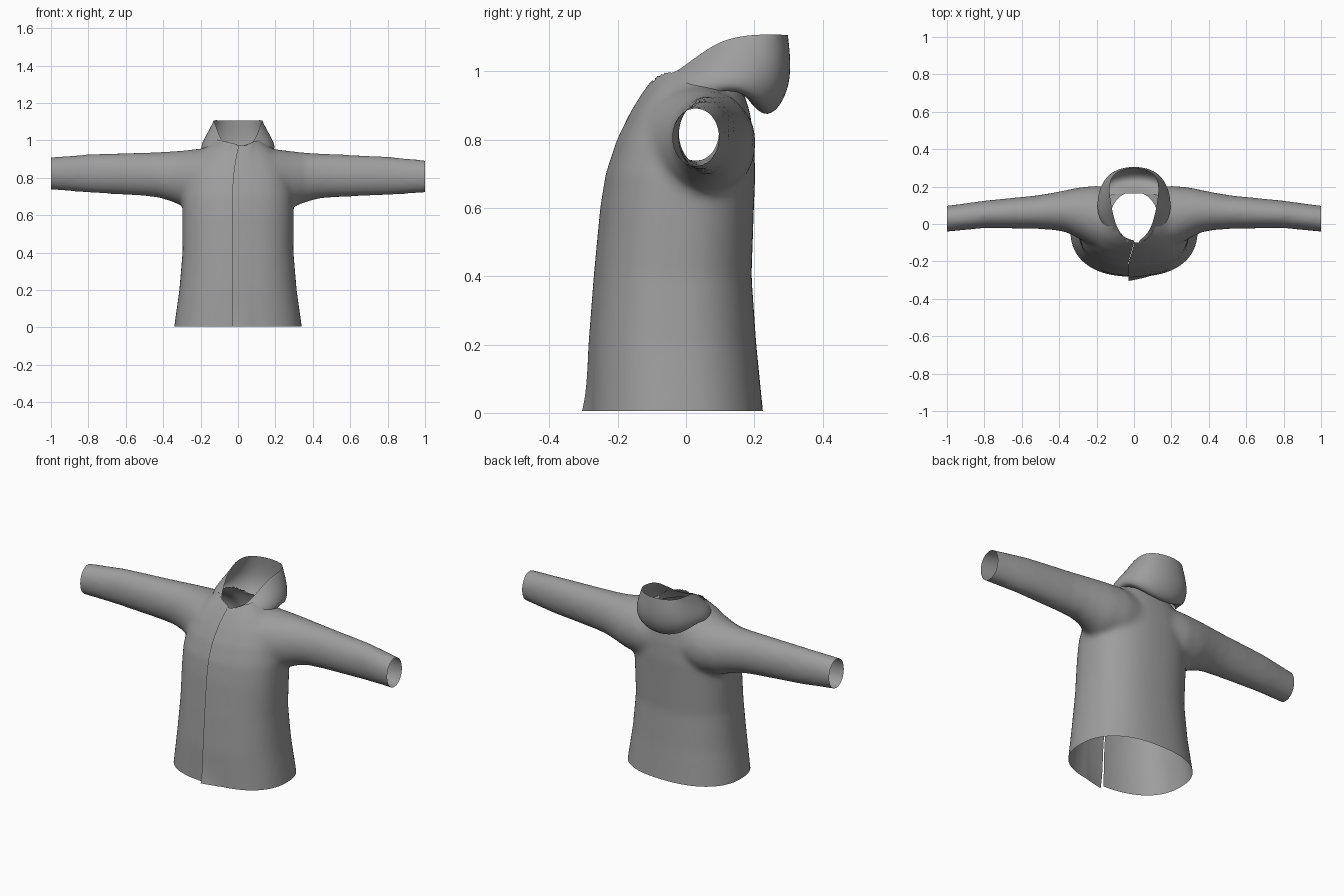
import bpy, bmesh, math
from mathutils import Vector

if "Cube" in bpy.data.objects:
    bpy.data.objects.remove(bpy.data.objects["Cube"])

cloth = bpy.data.materials.new("grey_cloth")
cloth.diffuse_color = (0.34, 0.34, 0.34, 1)
cloth.use_nodes = True
cloth.node_tree.nodes["Principled BSDF"].inputs["Base Color"].default_value = cloth.diffuse_color


def make_object(name, bm):
    me = bpy.data.meshes.new(name)
    bm.to_mesh(me)
    bm.free()
    ob = bpy.data.objects.new(name, me)
    bpy.context.collection.objects.link(ob)
    me.materials.append(cloth)
    return ob


def oval(n, power):
    """Unit rounded-oval points."""
    pts = []
    for i in range(n):
        a = 2 * math.pi * i / n
        c, s = math.cos(a), math.sin(a)
        pts.append((math.copysign(abs(c) ** (2 / power), c),
                    math.copysign(abs(s) ** (2 / power), s)))
    return pts


def loft(bm, rings):
    """Closed solid through a list of rings."""
    vs = [[bm.verts.new(p) for p in ring] for ring in rings]
    n = len(vs[0])
    for a, b in zip(vs, vs[1:]):
        for i in range(n):
            bm.faces.new((a[i], a[(i + 1) % n], b[(i + 1) % n], b[i]))
    bm.faces.new(vs[0][::-1])
    bm.faces.new(vs[-1])


def bake(ob):
    """Replace the mesh by its modified result."""
    dg = bpy.context.evaluated_depsgraph_get()
    me = bpy.data.meshes.new_from_object(ob.evaluated_get(dg))
    ob.modifiers.clear()
    ob.data = me


# Torso: z, half width, front y, back y
torso = [(-0.06, .35, -.285, .232), (0, .342, -.282, .226), (.2, .314, -.277, .206),
         (.4, .297, -.262, .192), (.6, .298, -.243, .199), (.7, .297, -.227, .203),
         (.8, .28, -.194, .199), (.88, .25, -.155, .188), (.94, .20, -.118, .168),
         (.98, .15, -.088, .142), (1.02, .10, -.05, .10)]
# Sleeve: x, bottom z, top z, front y, back y
sleeve = [(.08, .62, .955, -.14, .19), (.2, .625, .955, -.13, .205), (.3, .648, .943, -.075, .195),
          (.36, .672, .938, -.045, .182), (.43, .692, .934, -.032, .168), (.52, .70, .931, -.026, .153),
          (.8, .714, .92, -.022, .125), (1.0, .728, .902, -.042, .098), (1.06, .732, .896, -.046, .092)]

bm = bmesh.new()
loft(bm, [[(w * c, (f + b) / 2 + (b - f) / 2 * s, z) for c, s in oval(48, 2.35)]
          for z, w, f, b in torso])
for side in (1, -1):
    loft(bm, [[(side * x, (f + b) / 2 + (b - f) / 2 * c,
                (lo + hi) / 2 + (hi - lo) / 2 * s - .008 * side * x) for c, s in oval(40, 2.0)]
              for x, lo, hi, f, b in sleeve])
bmesh.ops.recalc_face_normals(bm, faces=bm.faces)
jacket = make_object("jacket_body", bm)

# Merge torso and sleeves into one soft shell
m = jacket.modifiers.new("merge", 'REMESH')
m.mode = 'VOXEL'
m.voxel_size = 0.014
m = jacket.modifiers.new("soften", 'SMOOTH')
m.factor = 0.5
m.iterations = 12
bake(jacket)

bm = bmesh.new()
bm.from_mesh(jacket.data)

# Open the hem and both cuffs
for co, no in (((0, 0, 0.006), (0, 0, -1)), ((1, 0, 0), (1, 0, 0)), ((-1, 0, 0), (-1, 0, 0))):
    bmesh.ops.bisect_plane(bm, geom=bm.verts[:] + bm.edges[:] + bm.faces[:],
                           plane_co=co, plane_no=no, clear_outer=True)

# Open the neck and tidy its edge onto an oval
NX, NY, CY = .125, .132, .04


def neck_radius(p):
    return math.hypot(p.x / NX, (p.y - CY) / NY)


hole = [f for f in bm.faces if f.calc_center_median().z > .8
        and neck_radius(f.calc_center_median()) < 1]
bmesh.ops.delete(bm, geom=hole, context='FACES')
for v in bm.verts:
    if v.is_boundary and v.co.z > .8 and abs(v.co.x) < .3:
        r = neck_radius(v.co)
        v.co.x /= r
        v.co.y = CY + (v.co.y - CY) / r

# Front opening: split along one line and lift the overlapping edge
SX = -.03
front = [f for f in bm.faces if f.calc_center_median().y < -.03 and abs(f.calc_center_median().x) < .1]
geom = set(front)
for f in front:
    geom.update(f.edges)
    geom.update(f.verts)
bmesh.ops.bisect_plane(bm, geom=list(geom), dist=1e-5, plane_co=(SX, 0, 0), plane_no=(1, 0, 0))
seam = [e for e in bm.edges if all(abs(v.co.x - SX) < 2e-5 and v.co.y < -.03 for v in e.verts)]
bmesh.ops.split_edges(bm, edges=seam)
for v in bm.verts:
    x, y, z = v.co
    if y < -.03 and abs(x - SX) < .12 and v.link_faces:
        fade = 1 - abs(x - SX) / .12
        if all(f.calc_center_median().x > SX for f in v.link_faces):
            v.co.y -= (.009 + .016 * math.exp(-z / .06)) * fade
for v in bm.verts:
    x, y, z = v.co
    if y < -.03 and abs(x - SX) < .12 and z > .7:
        t = min(1, (z - .7) / .26)
        v.co.x += .03 * t * t * (1 - abs(x - SX) / .12)
bm.to_mesh(jacket.data)
bm.free()

# Folded hood and collar: stations run front to back, each from neckline up to rim
stations = [
    [(.03, -.115, .945), (.03, -.108, .955), (.03, -.102, .965), (.022, -.092, .975)],
    [(.14, -.07, .93), (.125, -.06, .955), (.11, -.055, .972), (.078, -.05, .982)],
    [(.185, .02, .935), (.185, .02, .965), (.165, .02, 1.0), (.105, .02, 1.035)],
    [(.195, .09, .945), (.205, .095, .97), (.18, .10, 1.02), (.122, .10, 1.092)],
    [(.165, .145, .94), (.195, .185, .945), (.185, .21, 1.01), (.135, .19, 1.108)],
    [(.10, .16, .94), (.125, .235, .865), (.135, .295, .97), (.118, .275, 1.108)],
    [(0, .165, .945), (0, .24, .825), (0, .325, .95), (0, .31, 1.105)],
]
full = stations + [[(-x, y, z) for x, y, z in s] for s in stations[-2::-1]]
bm = bmesh.new()
vs = [[bm.verts.new(p) for p in s] for s in full]
for a, b in zip(vs, vs[1:]):
    for i in range(3):
        bm.faces.new((a[i], b[i], b[i + 1], a[i + 1]))
bmesh.ops.recalc_face_normals(bm, faces=bm.faces)
hood = make_object("hood", bm)
m = hood.modifiers.new("round", 'SUBSURF')
m.levels = m.render_levels = 3
bake(hood)

for ob in (jacket, hood):
    for p in ob.data.polygons:
        p.use_smooth = True
